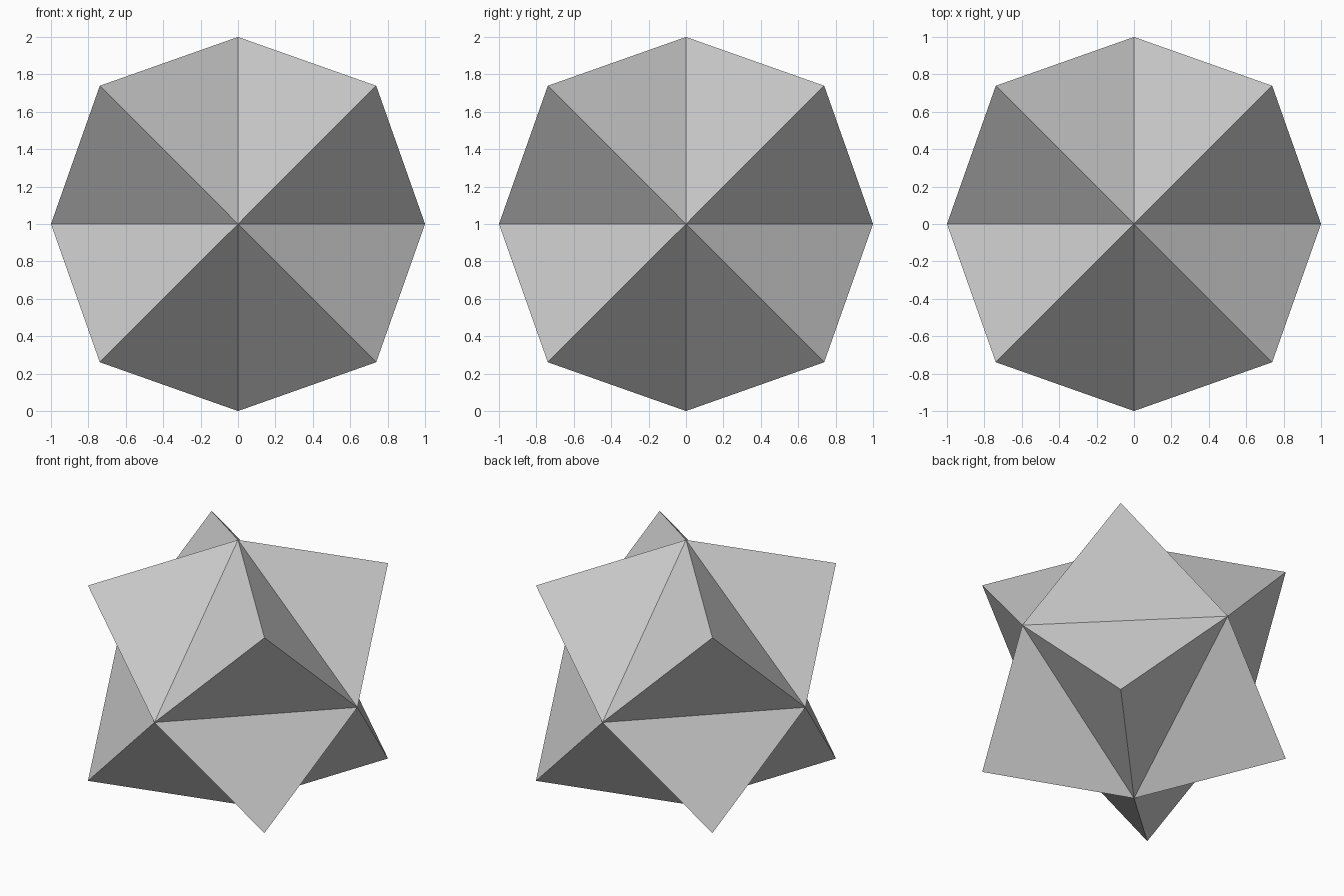
import bpy, bmesh
from mathutils import Vector

if "Cube" in bpy.data.objects:
    bpy.data.objects.remove(bpy.data.objects["Cube"])

TIP = 0.739  # x, y and z distance of each spike tip from the centre

# Octahedron core: one corner at each end of every axis
bm = bmesh.new()
for axis in range(3):
    for side in (-1, 1):
        co = Vector((0, 0, 0))
        co[axis] = side
        bm.verts.new(co)
bmesh.ops.convex_hull(bm, input=bm.verts[:])

# Raise a three-sided spike on each of the eight faces
spikes = bmesh.ops.poke(bm, faces=bm.faces[:])
for v in spikes["verts"]:
    v.co = Vector([TIP if c > 0 else -TIP for c in v.co])
bmesh.ops.recalc_face_normals(bm, faces=bm.faces[:])

# Rest the lowest corner on the ground
bmesh.ops.translate(bm, verts=bm.verts[:], vec=(0, 0, 1))

mesh = bpy.data.meshes.new("spiked_octahedron")
bm.to_mesh(mesh)
bm.free()
star = bpy.data.objects.new("spiked_octahedron", mesh)
bpy.context.collection.objects.link(star)
